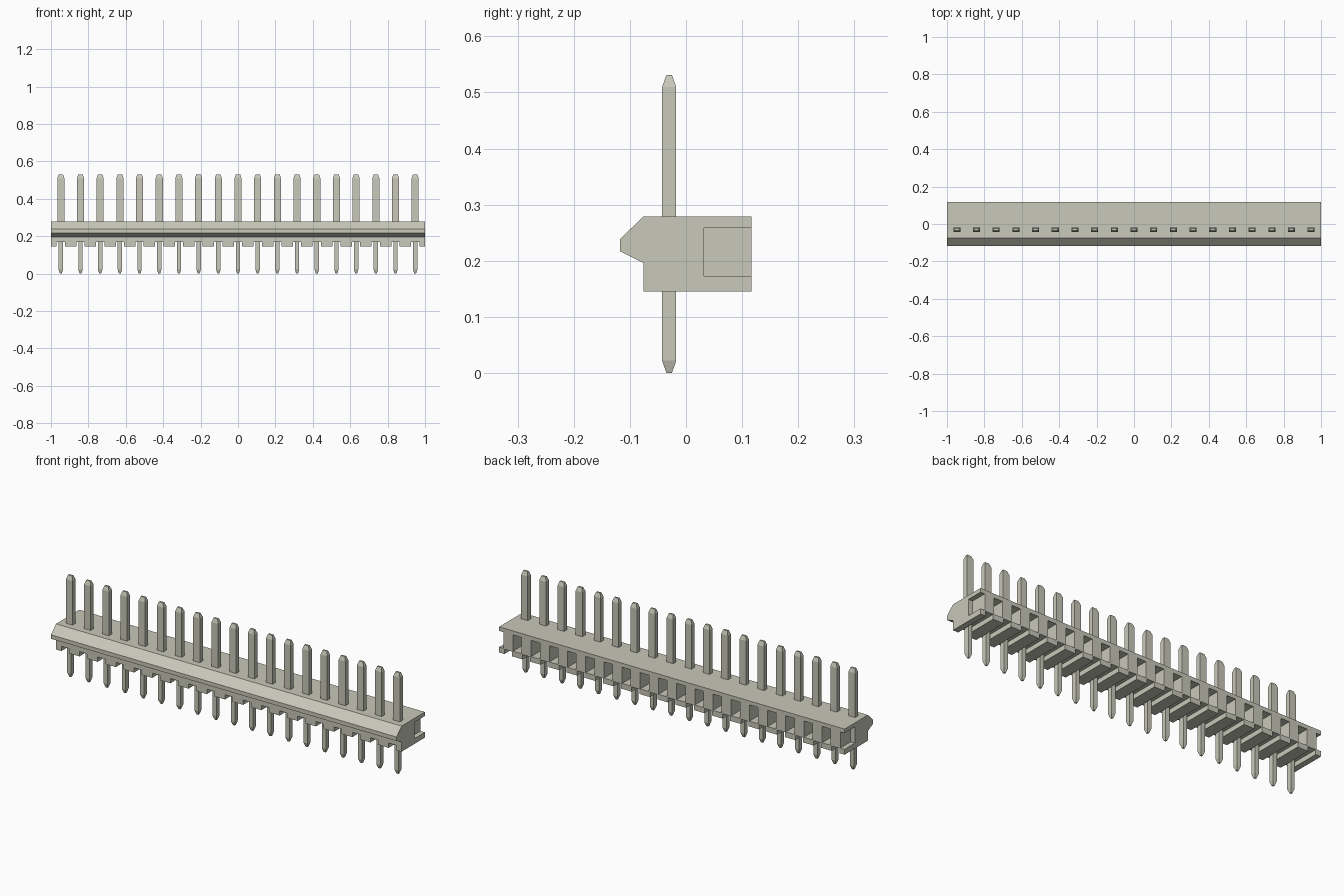
import bpy
import bmesh
from mathutils import Matrix, Vector

default = bpy.data.objects.get("Cube")
if default:
    bpy.data.objects.remove(default, do_unlink=True)

PINS = 19
PITCH = 2 / PINS
PIN_Y = -0.03

# One pale grey plastic tone throughout
grey = bpy.data.materials.new("pale warm grey")
grey.use_nodes = True
colour = (0.58, 0.58, 0.49, 1)
grey.diffuse_color = colour
grey.node_tree.nodes["Principled BSDF"].inputs["Base Color"].default_value = colour


def make_object(name, bm):
    bmesh.ops.recalc_face_normals(bm, faces=bm.faces)
    mesh = bpy.data.meshes.new(name)
    bm.to_mesh(mesh)
    bm.free()
    mesh.materials.append(grey)
    obj = bpy.data.objects.new(name, mesh)
    bpy.context.collection.objects.link(obj)
    return obj


def add_box(bm, low, high):
    low, high = Vector(low), Vector(high)
    matrix = Matrix.Translation((low + high) / 2) @ Matrix.Diagonal((*(high - low), 1))
    bmesh.ops.create_cube(bm, size=1, matrix=matrix)


def add_loft(bm, x, sections):
    """Stack of rectangles given as (z, half width, half depth)."""
    rings = [[bm.verts.new((x + sx * w, PIN_Y + sy * d, z))
              for sx, sy in ((-1, -1), (1, -1), (1, 1), (-1, 1))]
             for z, w, d in sections]
    for a, b in zip(rings, rings[1:]):
        for i in range(4):
            j = (i + 1) % 4
            bm.faces.new((a[i], a[j], b[j], b[i]))
    bm.faces.new(rings[0][::-1])
    bm.faces.new(rings[-1])


# Housing: side profile with a bevelled front ridge, extruded along x
profile = [(-0.076, 0.145), (0.117, 0.145), (0.117, 0.279), (-0.076, 0.279),
           (-0.118, 0.238), (-0.118, 0.217), (-0.076, 0.196)]
bm = bmesh.new()
end = bm.faces.new([bm.verts.new((-1, y, z)) for y, z in profile])
extruded = bmesh.ops.extrude_face_region(bm, geom=[end])["geom"]
bmesh.ops.translate(bm, vec=(2, 0, 0),
                    verts=[v for v in extruded if isinstance(v, bmesh.types.BMVert)])
housing = make_object("housing", bm)

# Cutter: rear pockets between the pins, underside grooves at the pins
bm = bmesh.new()
for i in range(PINS + 1):
    x = -1 + i * PITCH
    add_box(bm, (x - 0.025, 0.032, 0.173), (x + 0.025, 0.2, 0.258))
for i in range(PINS):
    x = -1 + (i + 0.5) * PITCH
    add_box(bm, (x - 0.022, -0.2, 0.1), (x + 0.022, 0.2, 0.17))
cutter = make_object("housing_cutter", bm)
cutter.hide_render = True

cut = housing.modifiers.new("pockets and grooves", "BOOLEAN")
cut.operation = "DIFFERENCE"
cut.solver = "EXACT"
cut.object = cutter
bpy.context.view_layer.update()
depsgraph = bpy.context.evaluated_depsgraph_get()
housing.data = bpy.data.meshes.new_from_object(housing.evaluated_get(depsgraph))
housing.modifiers.clear()
bpy.data.objects.remove(cutter, do_unlink=True)

# Contact pins: wide blades above, narrow square tails below
upper = bmesh.new()
lower = bmesh.new()
for i in range(PINS):
    x = -1 + (i + 0.5) * PITCH
    add_loft(upper, x, [(0.27, 0.019, 0.0125), (0.51, 0.019, 0.0125), (0.531, 0.012, 0.005)])
    add_loft(lower, x, [(0, 0.005, 0.005), (0.022, 0.0115, 0.0125), (0.18, 0.0115, 0.0125)])
make_object("upper_pins", upper)
make_object("lower_pins", lower)
